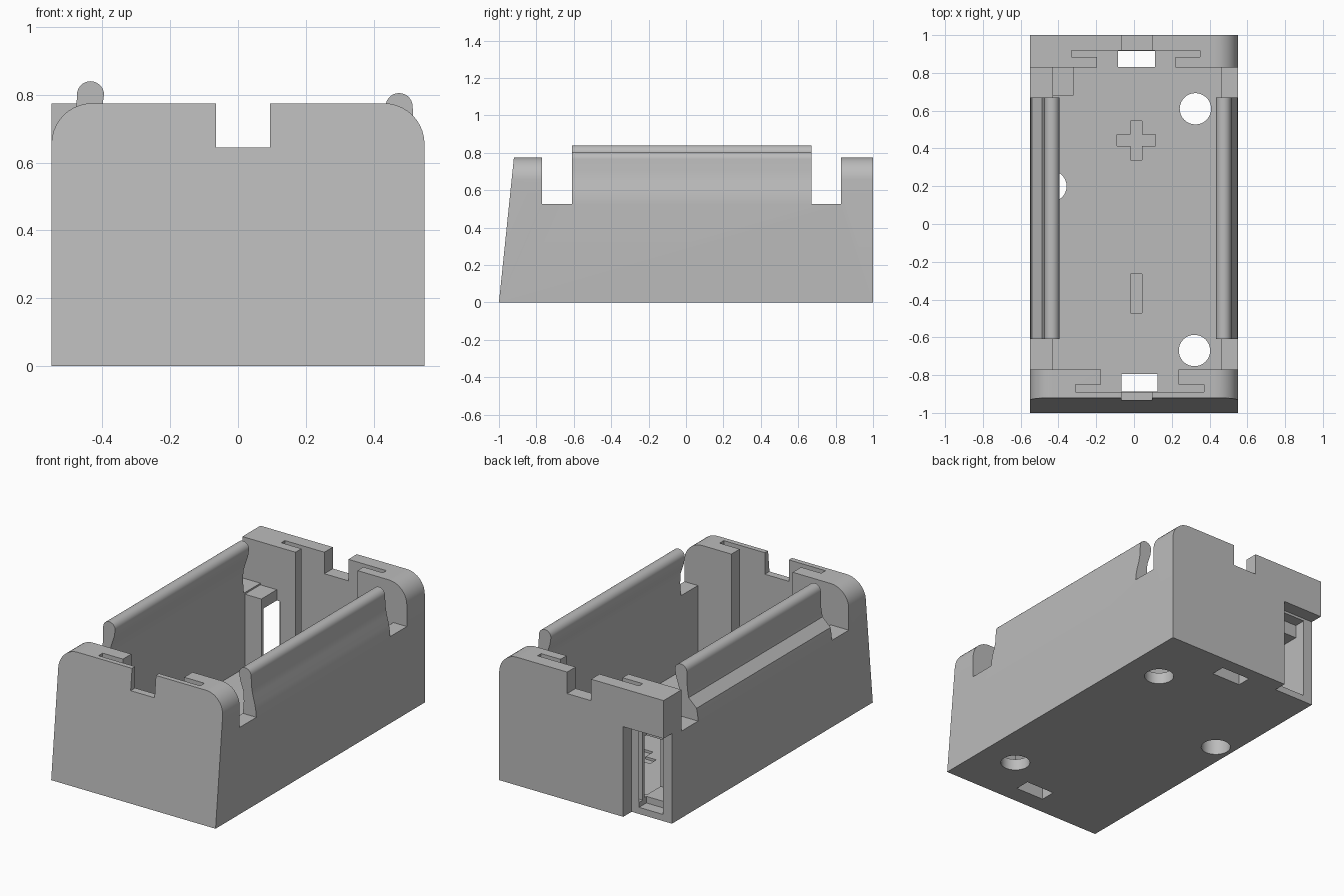
import bpy, bmesh, math
from mathutils import Vector

cube = bpy.data.objects.get("Cube")
if cube:
    bpy.data.objects.remove(cube, do_unlink=True)

grey = bpy.data.materials.new("light grey plastic")
grey.use_nodes = True
COLOUR = (0.5, 0.5, 0.5, 1)
grey.diffuse_color = COLOUR
grey.node_tree.nodes["Principled BSDF"].inputs["Base Color"].default_value = COLOUR

HEIGHT, FLOOR, SILL = 0.775, 0.07, 0.525
FRONT, BACK = -0.77, 0.828          # inner faces of the end walls
LEFT, RIGHT = -0.43, 0.46           # inner faces of the side walls


def prism(name, points, axis, start, end):
    """Extrude a closed 2D outline along y (points are x,z) or z (points are x,y)."""
    bm = bmesh.new()
    place = (lambda a, b: (a, start, b)) if axis == "y" else (lambda a, b: (a, b, start))
    face = bm.faces.new([bm.verts.new(place(a, b)) for a, b in points])
    moved = bmesh.ops.extrude_face_region(bm, geom=[face])["geom"]
    step = Vector((0, end - start, 0)) if axis == "y" else Vector((0, 0, end - start))
    bmesh.ops.translate(bm, vec=step, verts=[v for v in moved if isinstance(v, bmesh.types.BMVert)])
    bmesh.ops.recalc_face_normals(bm, faces=bm.faces)
    mesh = bpy.data.meshes.new(name)
    bm.to_mesh(mesh)
    bm.free()
    mesh.materials.append(grey)
    obj = bpy.data.objects.new(name, mesh)
    bpy.context.collection.objects.link(obj)
    return obj


def box(x0, x1, y0, y1, z0, z1):
    return prism("block", [(x0, y0), (x1, y0), (x1, y1), (x0, y1)], "z", z0, z1)


def arc(cx, cy, r, a0, a1, n):
    angles = [math.radians(a0 + (a1 - a0) * i / n) for i in range(n + 1)]
    return [(cx + r * math.cos(a), cy + r * math.sin(a)) for a in angles]


def combine(target, tool, operation="DIFFERENCE"):
    mod = target.modifiers.new("shape", "BOOLEAN")
    mod.operation, mod.solver, mod.object = operation, "EXACT", tool
    bpy.context.view_layer.objects.active = target
    bpy.ops.object.modifier_apply(modifier=mod.name)
    bpy.data.objects.remove(tool, do_unlink=True)


# Outer shell with rounded shoulders and a leaning front
R = 0.12
outline = [(-0.55, 0), (0.55, 0)]
outline += arc(0.55 - R, HEIGHT - R, R, 0, 90, 10) + arc(R - 0.55, HEIGHT - R, R, 90, 180, 10)
holder = prism("battery_holder", outline, "y", -1, 1)
for v in holder.data.vertices:
    if v.co.y < 0:
        v.co.y += 0.08 * v.co.z / HEIGHT

# Square rear corner above the wire exit
combine(holder, box(-0.55, -0.40, BACK, 1, 0.545, HEIGHT), "UNION")

# Main cavity and lowered side walls
combine(holder, box(LEFT, RIGHT, FRONT, BACK, FLOOR, 1))
combine(holder, box(-0.7, 0.7, FRONT, BACK, SILL, 1))

# Hollow corner post and wire exit
combine(holder, box(-0.45, -0.32, 0.68, BACK + 0.02, FLOOR - 0.02, SILL - 0.01), "UNION")
combine(holder, box(-0.7, -0.28, 0.92, 1.1, -0.1, 0.545))
combine(holder, box(-0.49, -0.30, 0.70, 0.87, FLOOR + 0.01, 0.45))
combine(holder, box(-0.49, -0.33, 0.85, 1.1, 0.04, 0.53))

# Contact slots in each end wall, opening to the cavity
combine(holder, box(-0.31, 0.37, -0.89, -0.85, FLOOR, 1))
combine(holder, box(-0.175, 0.235, -0.87, FRONT + 0.02, FLOOR, 1))
combine(holder, box(-0.33, 0.35, 0.885, 0.919, FLOOR, 1))
combine(holder, box(-0.195, 0.22, BACK - 0.02, 0.90, FLOOR, 1))

# Notches at the top of the end walls and openings in the floor under the contacts
for y0, y1 in ((-1.1, -0.87), (0.90, 1.1)):
    combine(holder, box(-0.065, 0.095, y0, y1, 0.645, 1))
combine(holder, box(-0.065, 0.125, -0.888, -0.795, -0.1, 0.2))
combine(holder, box(-0.085, 0.11, 0.83, 0.917, -0.1, 0.2))

# Round mounting holes
for x, y in ((0.325, 0.61), (0.32, -0.67), (-0.44, 0.2)):
    combine(holder, prism("hole", arc(x, y, 0.083, 0, 348.75, 31), "z", -0.1, FLOOR + 0.03))

# Engraved polarity marks on the floor
DEPTH = FLOOR - 0.015
combine(holder, box(-0.09, 0.115, 0.413, 0.473, DEPTH, 0.2))
combine(holder, box(-0.018, 0.042, 0.34, 0.545, DEPTH, 0.2))
combine(holder, box(-0.018, 0.042, -0.47, -0.265, DEPTH, 0.2))


# Springy side clips with a rounded bead on top
def clip(side, inner, cx, cz):
    r = 0.04
    outer = [(0.55, SILL), (0.547, 0.56), (0.54, 0.60), (cx + 0.052, 0.65), (cx + 0.043, 0.70)]
    inside = [(cx - 0.034, cz - 0.04), (cx - 0.022, cz - 0.075), (inner + 0.003, 0.66),
              (inner + 0.006, 0.60), (inner, SILL)]
    shape = outer + arc(cx, cz, r, 0, 180, 14) + inside
    return prism("clip", [(side * a, b) for a, b in shape], "y", -0.61, 0.67)


combine(holder, clip(1, RIGHT, 0.475, 0.765), "UNION")
combine(holder, clip(-1, -LEFT, 0.435, 0.80), "UNION")

bpy.ops.object.select_all(action="DESELECT")
holder.select_set(True)
bpy.context.view_layer.objects.active = holder
bpy.ops.object.shade_smooth_by_angle(angle=math.radians(30))
